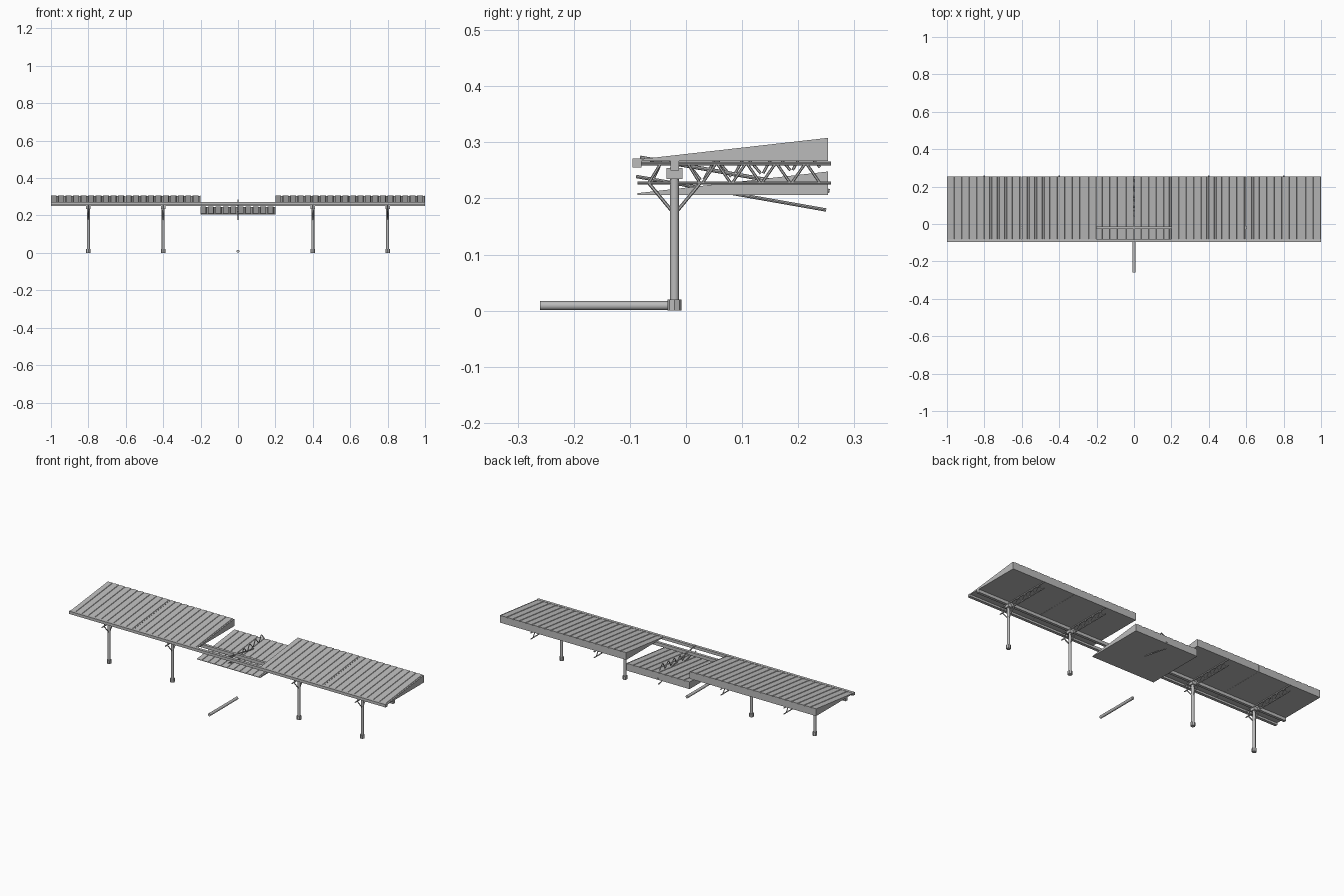
import bpy, bmesh, math
from mathutils import Vector, Matrix

if "Cube" in bpy.data.objects:
    bpy.data.objects.remove(bpy.data.objects["Cube"])

metal = bpy.data.materials.new("grey metal")
metal.diffuse_color = (0.5, 0.5, 0.5, 1)
metal.use_nodes = True
metal.node_tree.nodes["Principled BSDF"].inputs["Base Color"].default_value = metal.diffuse_color

POST_Y = -0.0205


def finish(bm, name, smooth=False):
    bmesh.ops.recalc_face_normals(bm, faces=bm.faces[:])
    me = bpy.data.meshes.new(name)
    bm.to_mesh(me)
    bm.free()
    me.materials.append(metal)
    ob = bpy.data.objects.new(name, me)
    bpy.context.collection.objects.link(ob)
    if smooth:
        bpy.ops.object.select_all(action='DESELECT')
        ob.select_set(True)
        bpy.context.view_layer.objects.active = ob
        bpy.ops.object.shade_smooth_by_angle()
    return ob


def add_box(bm, lo, hi):
    lo, hi = Vector(lo), Vector(hi)
    size = hi - lo
    m = Matrix.Translation((lo + hi) / 2) @ Matrix.Diagonal((*size, 1))
    bmesh.ops.create_cube(bm, size=1, matrix=m)


def add_rod(bm, a, b, r, sides=8):
    a, b = Vector(a), Vector(b)
    d = b - a
    m = Matrix.Translation((a + b) / 2) @ d.to_track_quat('Z', 'Y').to_matrix().to_4x4()
    bmesh.ops.create_cone(bm, cap_ends=True, segments=sides, radius1=r, radius2=r,
                          depth=d.length, matrix=m)


def roof_section(name, x, dz):
    """Wedge with a ribbed sloping top, flat underside and back fascia."""
    bm = bmesh.new()
    y0, y1, half, n, groove = -0.086, 0.253, 0.1995, 10, 0.0025
    step = 2 * half / n
    prof = []                                  # (x, height offset)
    for i in range(n):
        s = -half + i * step
        prof += [(s, 0), (s + step * 0.72, 0),
                 (s + step * 0.76, -groove), (s + step * 0.96, -groove)]
    prof.append((half, 0))
    rows = []
    for y, z in ((y0, 0.2695), (y1, 0.308)):
        rows.append([bm.verts.new((x + px, y, z + pz + dz)) for px, pz in prof])
    base = [bm.verts.new((x + sx * half, y, 0.2665 + dz))
            for sx, y in ((-1, y0), (1, y0), (1, y1), (-1, y1))]
    f, b = rows
    for i in range(len(prof) - 1):
        bm.faces.new((f[i], f[i + 1], b[i + 1], b[i]))
    bm.faces.new([base[0], base[1]] + f[::-1])
    bm.faces.new([base[2], base[3]] + b)
    bm.faces.new((base[1], base[2], b[-1], f[-1]))
    bm.faces.new((base[3], base[0], f[0], b[0]))
    bm.faces.new(base)
    return finish(bm, name)


def chords(bm, x):
    add_rod(bm, (x, -0.085, 0.262), (x, 0.258, 0.262), 0.0035)
    add_rod(bm, (x, -0.086, 0.2275), (x, 0.258, 0.2275), 0.003)


def diagonals(bm, x):
    top, low, step = 0.261, 0.2285, 0.0265
    for i in range(8):
        y = 0.03 + i * step
        za, zb = (low, top) if i % 2 == 0 else (top, low)
        add_rod(bm, (x, y, za), (x, y + step * 0.85, zb), 0.0025, 6)
    add_rod(bm, (x, -0.066, low), (x, -0.046, top), 0.0025, 6)
    add_rod(bm, (x, 0.024, low), (x, 0.004, top), 0.0025, 6)


# roof: four sections in place, the middle one dropped
for i, x in enumerate((-0.8, -0.4, 0, 0.4, 0.8)):
    roof_section("fallen_roof" if x == 0 else f"roof_section_{i}", x, -0.06 if x == 0 else 0)

# long beams
bm = bmesh.new()
add_box(bm, (-1, -0.0955, 0.2555), (1, -0.0795, 0.2715))
finish(bm, "front_beam")
bm = bmesh.new()
add_box(bm, (-1, -0.028, 0.2495), (1, -0.0125, 0.268))
finish(bm, "post_beam")

# standing posts with foot, collar, braces and cantilever truss
for i, x in enumerate((-0.8, -0.4, 0.4, 0.8)):
    bm = bmesh.new()
    add_rod(bm, (x, POST_Y, 0.01), (x, POST_Y, 0.255), 0.008, 16)
    finish(bm, f"post_{i}", True)
    bm = bmesh.new()
    add_rod(bm, (x, POST_Y, 0), (x, POST_Y, 0.02), 0.0125, 8)
    finish(bm, f"post_foot_{i}")
    bm = bmesh.new()
    add_box(bm, (x - 0.012, -0.0345, 0.235), (x + 0.012, -0.0065, 0.254))
    finish(bm, f"post_collar_{i}")
    bm = bmesh.new()
    for s in (-1, 1):
        add_rod(bm, (x, POST_Y + s * 0.005, 0.178), (x, POST_Y + s * 0.046, 0.2275), 0.003, 6)
    finish(bm, f"post_braces_{i}")
    bm = bmesh.new()
    chords(bm, x)
    diagonals(bm, x)
    finish(bm, f"truss_{i}")


# broken middle truss: chords sag, zigzag is bent upward
def swing(bm, degrees):
    bmesh.ops.rotate(bm, verts=bm.verts[:], cent=(0, POST_Y, 0.25),
                     matrix=Matrix.Rotation(math.radians(degrees), 3, 'X'))


bm = bmesh.new()
chords(bm, 0)
swing(bm, -10)
finish(bm, "broken_chords")
bm = bmesh.new()
diagonals(bm, 0)
swing(bm, 6)
finish(bm, "broken_zigzag")

# post lying on the ground
bm = bmesh.new()
add_rod(bm, (0, -0.26, 0.009), (0, -0.008, 0.009), 0.008, 16)
finish(bm, "fallen_post", True)
